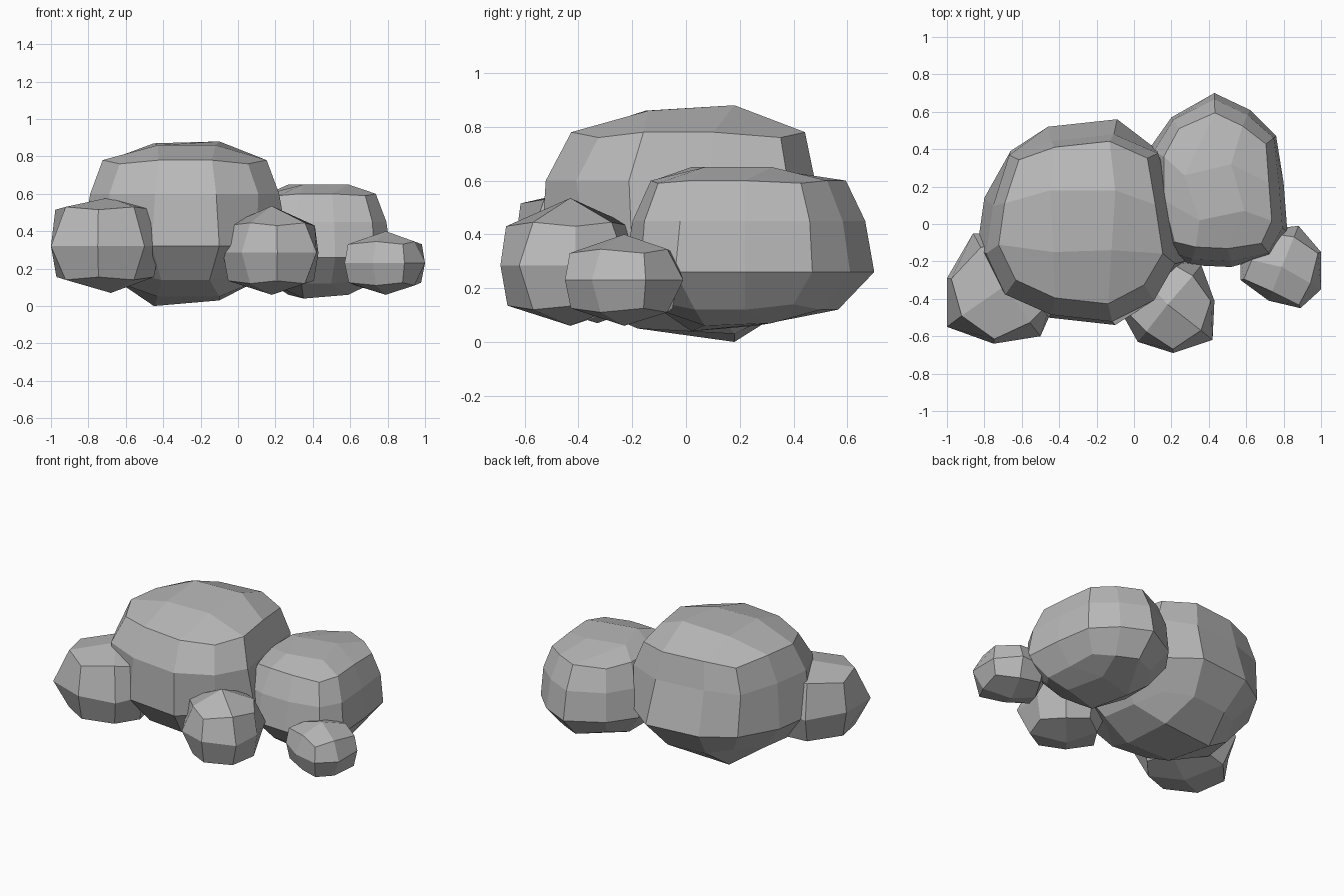
import bpy, bmesh

stone = bpy.data.materials.new("light_grey")
stone.diffuse_color = (0.48, 0.48, 0.48, 1)


def lump(name, center, plan, levels, top, bottom):
    """Faceted lump lofted from one plan outline (counter-clockwise, first point a corner).
    levels: (z, side scale, corner scale, corner z shift, y shift), from low to high.
    top, bottom: one cap point for an 8-sided plan, four for a 12-sided plan."""
    n, step = len(plan), len(plan) // 4
    cx, cy = center
    bm = bmesh.new()
    rings = []
    for z, side, corner, dz, dy in levels:
        ring = []
        for i, (x, y) in enumerate(plan):
            is_corner = i % step == 0
            s = corner if is_corner else side
            ring.append(bm.verts.new((cx + (x - cx) * s, cy + (y - cy) * s + dy,
                                      z + (dz if is_corner else 0))))
        rings.append(ring)
    # Side walls
    for a, b in zip(rings, rings[1:]):
        for i in range(n):
            j = (i + 1) % n
            bm.faces.new((a[i], a[j], b[j], b[i]))
    # Quad caps
    for ring, pts in ((rings[0], bottom), (rings[-1], top)):
        cap = [bm.verts.new(p) for p in pts]
        for k in range(4):
            c = cap[k % len(cap)]
            i = k * step
            bm.faces.new((ring[i], ring[i + 1], c, ring[i - 1]))
            if step == 3:
                bm.faces.new((ring[i + 1], ring[i + 2], cap[(k + 1) % 4], c))
        if step == 3:
            bm.faces.new(cap)
    bmesh.ops.recalc_face_normals(bm, faces=bm.faces[:])
    mesh = bpy.data.meshes.new(name)
    bm.to_mesh(mesh)
    bm.free()
    mesh.materials.append(stone)
    obj = bpy.data.objects.new(name, mesh)
    bpy.context.collection.objects.link(obj)


def small_levels(low, mid, high):
    return [(low, 0.73, 0.9, 0.015, 0), (mid, 1, 1, 0, 0), (high, 0.73, 0.92, -0.015, 0)]


# Large main lump: boxy back, chamfered front
lump("main_lump", (-0.285, 0),
     [(-0.68, -0.34), (-0.46, -0.50), (-0.10, -0.54), (0.10, -0.37), (0.27, -0.20), (0.22, 0.13),
      (0.12, 0.40), (-0.09, 0.56), (-0.46, 0.52), (-0.66, 0.39), (-0.80, 0.14), (-0.84, -0.14)],
     [(0.14, 0.72, 0.72, 0.03, 0), (0.32, 1, 1, 0, 0),
      (0.60, 0.91, 1.02, 0, -0.03), (0.78, 0.79, 0.88, -0.02, 0)],
     [(-0.43, -0.15, 0.86), (-0.12, -0.14, 0.86), (-0.10, 0.18, 0.88), (-0.45, 0.18, 0.87)],
     [(-0.43, -0.18, 0.05), (-0.10, -0.18, 0.05), (-0.10, 0.18, 0.03), (-0.45, 0.18, 0.0)])

# Second large lump, with a low point at the back
lump("right_back_lump", (0.44, 0.22),
     [(0.17, -0.16), (0.30, -0.22), (0.52, -0.23), (0.73, -0.17), (0.82, -0.04), (0.80, 0.22),
      (0.76, 0.47), (0.62, 0.61), (0.43, 0.70), (0.20, 0.57), (0.08, 0.40), (0.08, 0.10)],
     [(0.12, 0.72, 0.72, 0.02, 0), (0.26, 1, 1, 0, 0),
      (0.45, 0.93, 0.96, 0, 0), (0.60, 0.78, 0.83, -0.01, 0)],
     [(0.35, 0.02, 0.65), (0.59, 0.07, 0.65), (0.52, 0.32, 0.65), (0.27, 0.26, 0.65)],
     [(0.35, 0.02, 0.04), (0.59, 0.07, 0.06), (0.52, 0.32, 0.07), (0.27, 0.26, 0.06)])

# Three small lumps
lump("left_front_lump", (-0.71, -0.33),
     [(-0.75, -0.64), (-0.50, -0.60), (-0.42, -0.42), (-0.42, -0.20),
      (-0.60, -0.05), (-0.86, -0.05), (-1.0, -0.29), (-1.0, -0.55)],
     small_levels(0.14, 0.32, 0.53), [(-0.69, -0.33, 0.58)], [(-0.68, -0.33, 0.07)])

lump("middle_front_lump", (0.19, -0.43),
     [(0.21, -0.69), (0.42, -0.62), (0.43, -0.41), (0.36, -0.22),
      (0.18, -0.18), (0.0, -0.24), (-0.08, -0.45), (0.02, -0.63)],
     small_levels(0.12, 0.285, 0.445), [(0.18, -0.43, 0.535)], [(0.18, -0.43, 0.06)])

lump("right_front_lump", (0.79, -0.23),
     [(0.57, -0.30), (0.72, -0.41), (0.89, -0.45), (1.0, -0.35),
      (1.0, -0.15), (0.88, -0.01), (0.70, -0.03), (0.57, -0.18)],
     small_levels(0.11, 0.23, 0.345), [(0.79, -0.23, 0.40)], [(0.79, -0.23, 0.06)])
